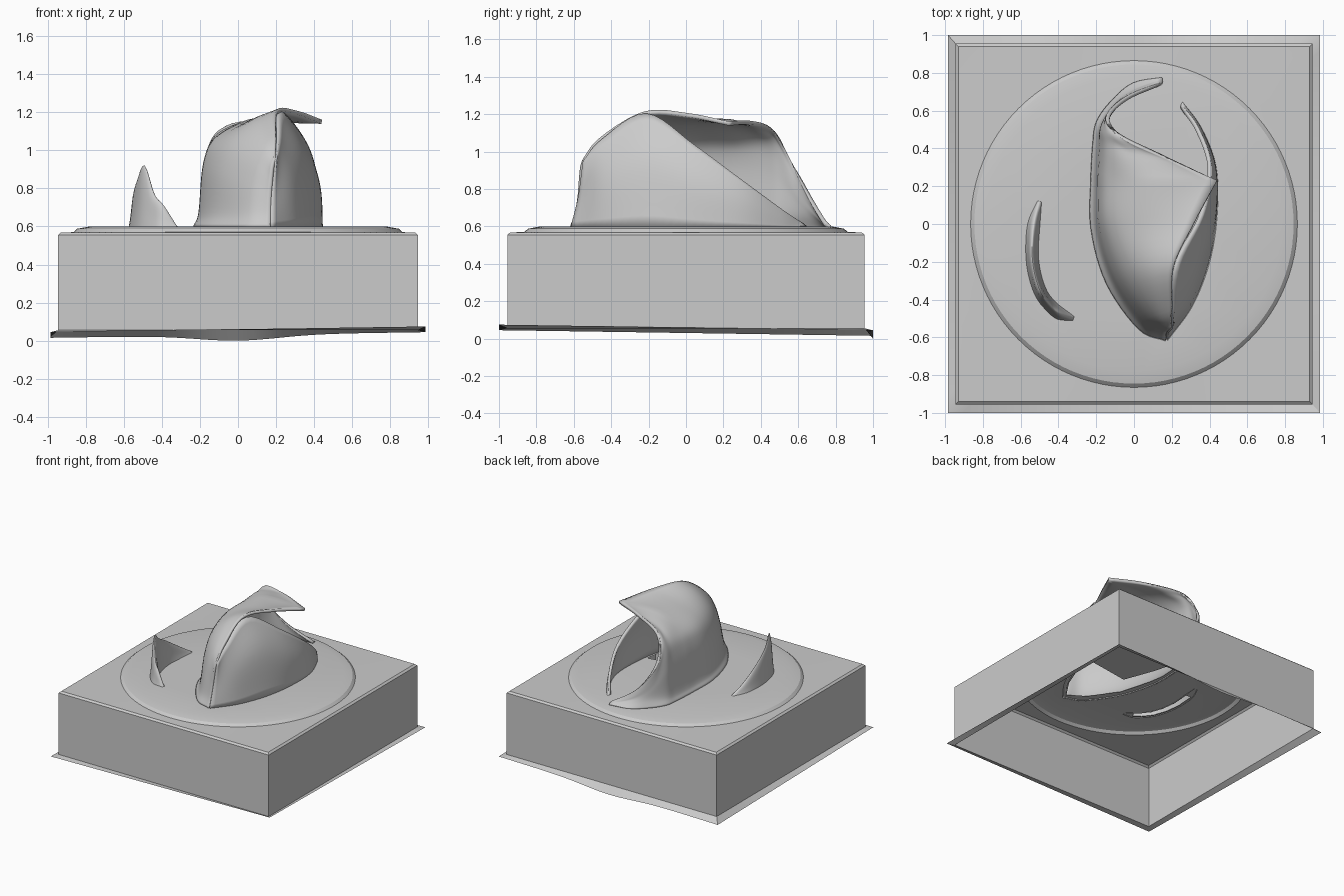
import bpy, bmesh, math
from mathutils import Vector

if "Cube" in bpy.data.objects:
    bpy.data.objects.remove(bpy.data.objects["Cube"])


def finish(name, bm, angle=40, thickness=0):
    bmesh.ops.recalc_face_normals(bm, faces=bm.faces)
    me = bpy.data.meshes.new(name)
    bm.to_mesh(me)
    bm.free()
    me.shade_smooth()
    me.set_sharp_from_angle(angle=math.radians(angle))
    ob = bpy.data.objects.new(name, me)
    bpy.context.collection.objects.link(ob)
    if thickness:
        mod = ob.modifiers.new("thickness", 'SOLIDIFY')
        mod.thickness = thickness
        mod.offset = 0
    return ob


def spline(pts, steps):
    """Catmull-Rom curve through the points."""
    pts = [Vector(p) for p in pts]
    ext = [2 * pts[0] - pts[1]] + pts + [2 * pts[-1] - pts[-2]]
    out = []
    for i in range(1, len(ext) - 2):
        a, b, c, d = ext[i - 1:i + 3]
        for s in range(steps):
            t = s / steps
            out.append(0.5 * (2 * b + (c - a) * t + (2 * a - 5 * b + 4 * c - d) * t * t
                              + (3 * b - a - 3 * c + d) * t ** 3))
    return out + [pts[-1]]


def loft(bm, columns, steps=6):
    """Smooth sheet through columns of points, bottom to top."""
    rows = [spline(r, steps) for r in zip(*columns)]
    cols = [spline(c, steps) for c in zip(*rows)]
    grid = [[bm.verts.new(p) for p in c] for c in cols]
    for a, b in zip(grid, grid[1:]):
        for i in range(len(a) - 1):
            bm.faces.new((a[i], a[i + 1], b[i + 1], b[i]))


def ring(bm, pts):
    return [bm.verts.new(p) for p in pts]


def bridge(bm, a, b):
    for i in range(len(a)):
        j = (i + 1) % len(a)
        bm.faces.new((a[i], a[j], b[j], b[i]))


def fill(bm, *loops):
    edges = []
    for lp in loops:
        for i in range(len(lp)):
            pair = (lp[i - 1], lp[i])
            edges.append(bm.edges.get(pair) or bm.edges.new(pair))
    bmesh.ops.triangle_fill(bm, use_beauty=True, edges=edges, normal=(0, 0, 1))


def square(x, y, z, n=24):
    corners = [Vector(c) for c in ((-x, -y, z), (x, -y, z), (x, y, z), (-x, y, z))]
    return [corners[k].lerp(corners[(k + 1) % 4], i / n) for k in range(4) for i in range(n)]


def circle(r, z, n=96):
    return [(r * math.cos(2 * math.pi * i / n), r * math.sin(2 * math.pi * i / n), z)
            for i in range(n)]


FLOOR = 0.60

# Small fin sections: x, y, height
fin_path = [(-.50, .12, .0), (-.53, .0, .08), (-.54, -.15, .18), (-.525, -.27, .25),
            (-.49, -.37, .32), (-.44, -.435, .17), (-.39, -.475, .11), (-.32, -.50, .0)]
sections = []
for i, (x, y, h) in enumerate(fin_path):
    a, b = fin_path[max(i - 1, 0)], fin_path[min(i + 1, len(fin_path) - 1)]
    t = Vector((b[0] - a[0], b[1] - a[1], 0)).normalized()
    w = 0.4 if h == 0 else 1
    sections.append((Vector((x, y, FLOOR)), Vector((-t.y, t.x, 0)) * w, h))

# Open hollow base: sagging flange, walls, top with a raised disc
bm = bmesh.new()
edge = [Vector((p.x, p.y, .045 + .015 * p.x - .015 * p.y
                - .03 * math.exp(-(p.x / .3) ** 2) * (p.y > .99)))
        for p in square(.985, 1.0, .04)]
flange = ring(bm, [Vector((p.x, p.y, p.z - min(q.z for q in edge))) for p in edge])
foot = ring(bm, square(.945, .955, .055))
shoulder = ring(bm, square(.945, .955, .555))
top = ring(bm, square(.93, .94, .568))
for a, b in ((flange, foot), (foot, shoulder), (shoulder, top)):
    bridge(bm, a, b)
disc_low = ring(bm, circle(.865, .570))
disc_mid = ring(bm, circle(.845, .588))
disc_top = ring(bm, circle(.78, FLOOR))
fill(bm, top, disc_low)
bridge(bm, disc_low, disc_mid)
bridge(bm, disc_mid, disc_top)
# Undersides of the sail and the fin are open, apart from the pocket floor
sail_hole = [(.18, -.57), (.28, -.42), (.36, -.22), (.39, -.06), (.0, -.12), (-.09, .12),
             (-.14, .3), (-.18, .3), (-.19, .1), (-.17, -.02), (-.1, -.27), (.05, -.48)]
hole_a = ring(bm, [(x, y, FLOOR) for x, y in sail_hole])
inner = sections[1:-1]
hole_b = ring(bm, [p + n * .022 for p, n, h in inner]
              + [p - n * .022 for p, n, h in reversed(inner)])
fill(bm, disc_top, hole_a, hole_b)
finish("hollow_base", bm, 30)

# Small crescent fin
bm = bmesh.new()
loft(bm, [[p + n * .034 - Vector((0, 0, .005)),
           p + n * .025 + Vector((0, 0, h * .3)),
           p + n * .014 + Vector((0, 0, h * .8)),
           p + Vector((0, 0, h)),
           p - n * .014 + Vector((0, 0, h * .8)),
           p - n * .025 + Vector((0, 0, h * .3)),
           p - n * .034 - Vector((0, 0, .005))] for p, n, h in sections], 4)
finish("small_fin", bm, 60)

# Large curling sail wall: front half up to the tip, then the back half
front_edge = [(.17, -.61, .597), (.172, -.585, .67), (.175, -.57, .76),
              (.18, -.565, .83), (.185, -.56, .90), (.195, -.55, .95)]
tip = [(-.22, .25, .597), (-.195, .25, .67), (-.17, .24, .94),
       (-.10, .235, 1.07), (.10, .23, 1.16), (.44, .23, 1.15)]
front_half = [
    front_edge,
    [(.03, -.55, .597), (.04, -.52, .67), (.06, -.50, .82),
     (.09, -.485, .94), (.135, -.47, 1.02), (.20, -.45, 1.07)],
    [(-.14, -.31, .597), (-.11, -.29, .67), (-.085, -.28, .88),
     (-.03, -.27, 1.03), (.08, -.25, 1.14), (.21, -.22, 1.205)],
    [(-.22, -.02, .597), (-.19, -.02, .67), (-.165, -.01, .92),
     (-.10, 0, 1.06), (.08, 0, 1.15), (.32, .01, 1.195)],
    tip]
back_half = [
    tip,
    [(-.21, .42, .597), (-.185, .42, .67), (-.165, .41, .92),
     (-.12, .40, 1.06), (0, .37, 1.125), (.20, .34, 1.155)],
    [(-.19, .54, .597), (-.17, .52, .67), (-.165, .51, .85),
     (-.15, .495, .99), (-.12, .48, 1.07), (-.06, .46, 1.12)],
    [(-.11, .65, .597), (-.10, .63, .66), (-.11, .61, .73),
     (-.125, .59, .82), (-.135, .575, .89), (-.14, .56, .95)],
    [(0, .74, .597), (0, .715, .63), (-.01, .695, .66),
     (-.02, .685, .69), (-.03, .675, .72), (-.04, .665, .75)],
    [(.15, .77, .597), (.15, .765, .60), (.15, .76, .603),
     (.15, .755, .606), (.15, .75, .609), (.15, .745, .612)]]
bm = bmesh.new()
loft(bm, front_half)
loft(bm, back_half)
bmesh.ops.remove_doubles(bm, verts=bm.verts, dist=.0005)
finish("curling_sail", bm, 60, .022)

# Side wall with the straight diagonal upper edge, meeting the sail at the front
bm = bmesh.new()
loft(bm, [
    [front_edge[0], front_edge[2], front_edge[5]],
    [(.30, -.43, .597), (.275, -.43, .86), (.205, -.445, 1.065)],
    [(.39, -.20, .597), (.345, -.20, .95), (.222, -.21, 1.20)],
    [(.43, .05, .597), (.415, .05, .83), (.355, .05, 1.03)],
    [(.425, .30, .597), (.42, .30, .73), (.40, .30, .845)],
    [(.35, .50, .597), (.345, .50, .65), (.335, .50, .695)],
    [(.25, .64, .597), (.25, .63, .603), (.25, .62, .61)]])
finish("side_wall", bm, 60, .022)
